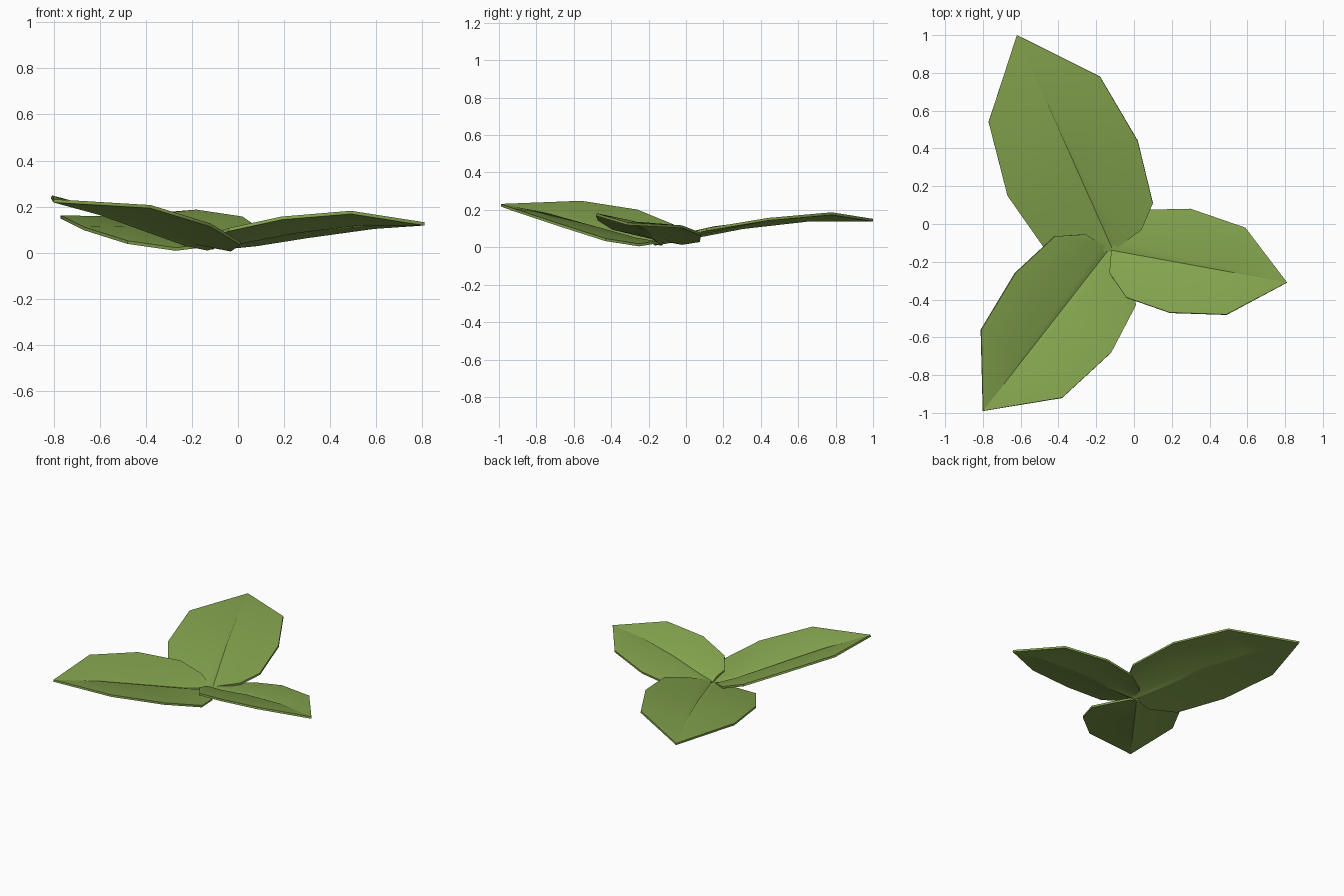
import bpy
import bmesh
from mathutils import Vector

if "Cube" in bpy.data.objects:
    bpy.data.objects.remove(bpy.data.objects["Cube"])

green = bpy.data.materials.new("leaf green")
green.diffuse_color = (0.23, 0.37, 0.075, 1)
green.use_nodes = True
green.node_tree.nodes["Principled BSDF"].inputs["Base Color"].default_value = green.diffuse_color


def leaf(name, base, tip, left, right, mid_z):
    """Folded blade: edge / groove lip / midrib rows running from base to tip."""
    bm = bmesh.new()
    base, tip = Vector(base), Vector(tip)
    fractions = (0.0, 0.14, 0.39, 0.70)
    rows = []
    for f, l, r, z in zip(fractions, left, right, mid_z):
        mid = base.lerp(tip, f)
        mid.z = z
        row = [Vector(l)]
        # lips either side of the groove, slightly above the midrib
        for edge, side in ((Vector(l), 0), (Vector(r), 1)):
            d = edge - mid
            lip = mid + d * (0.035 * (1.2 - f) / d.length)
            lip.z += 0.010 * (1.1 - f)
            row += [lip, mid] if side == 0 else [lip]
        row.append(Vector(r))
        rows.append([bm.verts.new(p) for p in row])
    for a, b in zip(rows, rows[1:]):
        for i in range(4):
            bm.faces.new((a[i], a[i + 1], b[i + 1], b[i]))
    end = bm.verts.new(tip)
    for i in range(4):
        bm.faces.new((rows[-1][i], rows[-1][i + 1], end))
    bm.normal_update()
    if sum(f.normal.z for f in bm.faces) < 0:
        bmesh.ops.reverse_faces(bm, faces=bm.faces[:])
    me = bpy.data.meshes.new(name)
    bm.to_mesh(me)
    bm.free()
    me.materials.append(green)
    ob = bpy.data.objects.new(name, me)
    bpy.context.collection.objects.link(ob)
    # thin blade
    mod = ob.modifiers.new("thickness", 'SOLIDIFY')
    mod.thickness = 0.014
    mod.offset = 0
    bpy.ops.object.select_all(action='DESELECT')
    ob.select_set(True)
    bpy.context.view_layer.objects.active = ob
    bpy.ops.object.modifier_apply(modifier="thickness")
    bpy.ops.object.shade_smooth_by_angle(angle=0.6)
    return ob


# large leaf at the back
leaf("back_leaf", (-0.11, -0.14, 0.02), (-0.62, 1.0, 0.145),
     [(-0.27, -0.17, 0.015), (-0.48, -0.12, 0.045), (-0.67, 0.15, 0.105), (-0.77, 0.54, 0.155)],
     [(0.04, -0.03, 0.06), (0.10, 0.11, 0.095), (0.02, 0.44, 0.15), (-0.18, 0.78, 0.18)],
     (0.02, 0.05, 0.105, 0.145))

# medium leaf at the front left
leaf("front_leaf", (-0.13, -0.13, 0.016), (-0.80, -0.99, 0.225),
     [(-0.03, -0.25, 0.012), (0.01, -0.43, 0.04), (-0.12, -0.68, 0.12), (-0.38, -0.92, 0.20)],
     [(-0.26, -0.055, 0.06), (-0.42, -0.065, 0.115), (-0.63, -0.26, 0.195), (-0.81, -0.56, 0.242)],
     (0.016, 0.035, 0.095, 0.17))

# small leaf on the right
leaf("right_leaf", (-0.12, -0.14, 0.025), (0.81, -0.31, 0.125),
     [(-0.07, -0.02, 0.02), (0.08, 0.075, 0.035), (0.30, 0.08, 0.07), (0.59, -0.02, 0.11)],
     [(-0.13, -0.26, 0.07), (-0.04, -0.39, 0.10), (0.19, -0.47, 0.15), (0.49, -0.48, 0.175)],
     (0.025, 0.045, 0.09, 0.125))
